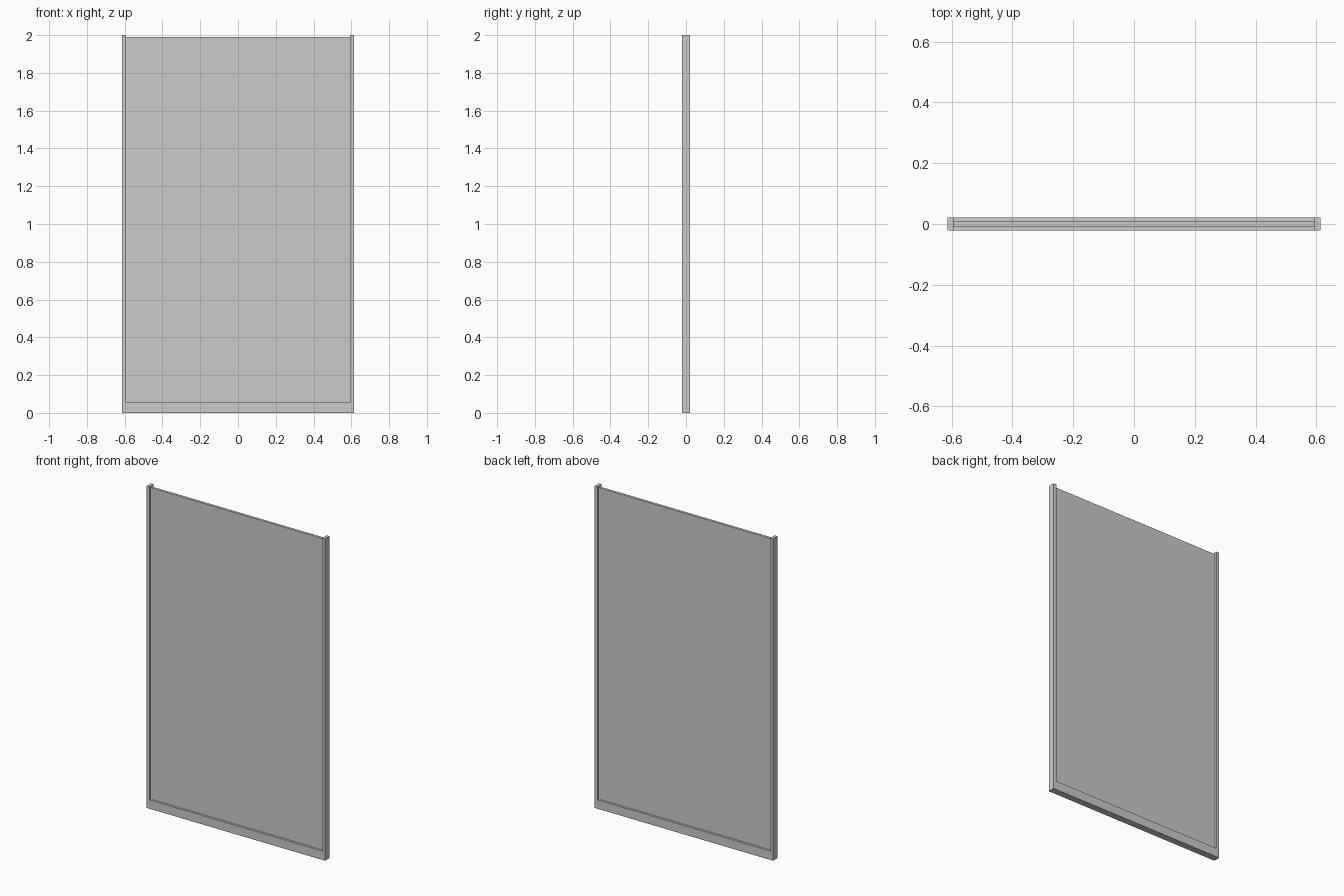
import bpy, bmesh

if "Cube" in bpy.data.objects:
    bpy.data.objects.remove(bpy.data.objects["Cube"])

W, IN = 0.6135, 0.594      # outer and inner half widths
H, RAIL = 2.0, 0.055       # overall height, bottom rail height
GLASS_TOP = 1.989


def extruded(name, outline, half_depth):
    """Extrude an x-z outline symmetrically about y = 0."""
    bm = bmesh.new()
    face = bm.faces.new([bm.verts.new((x, -half_depth, z)) for x, z in outline])
    geom = bmesh.ops.extrude_face_region(bm, geom=[face])["geom"]
    verts = [g for g in geom if isinstance(g, bmesh.types.BMVert)]
    bmesh.ops.translate(bm, vec=(0, 2 * half_depth, 0), verts=verts)
    bmesh.ops.recalc_face_normals(bm, faces=bm.faces)
    mesh = bpy.data.meshes.new(name)
    bm.to_mesh(mesh)
    bm.free()
    obj = bpy.data.objects.new(name, mesh)
    bpy.context.collection.objects.link(obj)
    return obj


# U-shaped frame: two side stiles and a bottom rail in one piece
extruded("frame", [(-W, 0), (W, 0), (W, H), (IN, H), (IN, RAIL),
                   (-IN, RAIL), (-IN, H), (-W, H)], 0.0213)

# Thin panel set into the frame, ending just below the stile tops
extruded("panel", [(-IN, RAIL), (IN, RAIL), (IN, GLASS_TOP), (-IN, GLASS_TOP)], 0.008)
